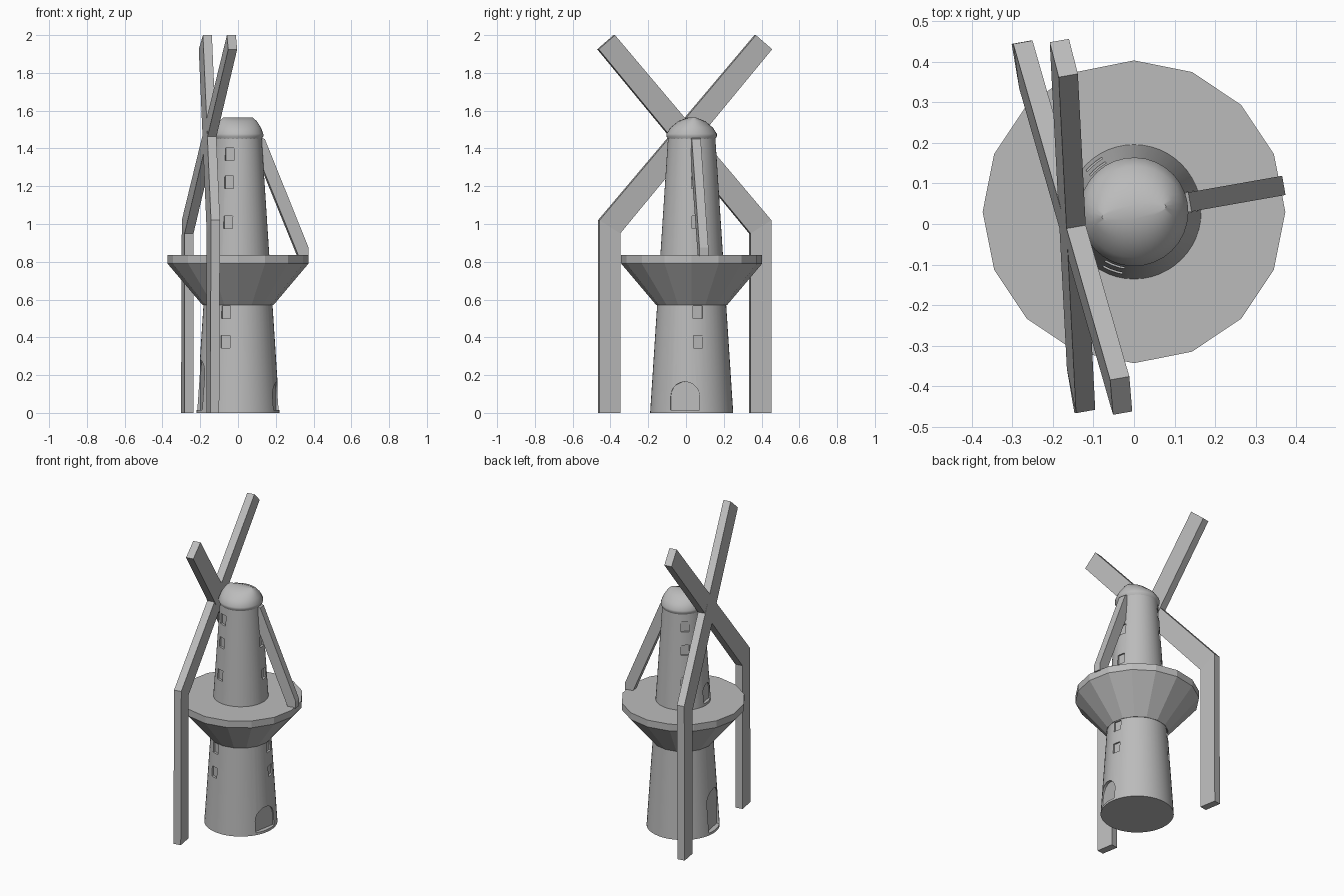
import bpy, bmesh, math
from mathutils import Matrix, Vector

cube = bpy.data.objects.get("Cube")
if cube:
    bpy.data.objects.remove(cube, do_unlink=True)

AXIS_Y = 0.03                 # tower axis sits slightly behind the origin
YAW = math.radians(10)        # heading of the cap, sails and tail

grey = bpy.data.materials.new("plain grey")
grey.use_nodes = True
tone = (0.5, 0.5, 0.5, 1)
grey.diffuse_color = tone
grey.node_tree.nodes["Principled BSDF"].inputs["Base Color"].default_value = tone


def finish(name, bm, smooth=False):
    bmesh.ops.recalc_face_normals(bm, faces=bm.faces)
    mesh = bpy.data.meshes.new(name)
    bm.to_mesh(mesh)
    bm.free()
    mesh.materials.append(grey)
    ob = bpy.data.objects.new(name, mesh)
    bpy.context.collection.objects.link(ob)
    if smooth:
        shade(ob)
    return ob


def shade(ob):
    bpy.ops.object.select_all(action='DESELECT')
    ob.select_set(True)
    bpy.context.view_layer.objects.active = ob
    bpy.ops.object.shade_smooth_by_angle(angle=math.radians(35))


def loft(name, rings, sides, turn=0.0, smooth=False):
    """Stack of elliptical rings (half length, half width, z), closed at both ends."""
    bm = bmesh.new()
    spin = Matrix.Rotation(turn, 3, 'Z')
    rows = []
    for a, b, z in rings:
        row = []
        for i in range(sides):
            t = math.tau * i / sides
            p = spin @ Vector((a * math.cos(t), b * math.sin(t), z))
            row.append(bm.verts.new(p + Vector((0, AXIS_Y, 0))))
        rows.append(row)
    for low, high in zip(rows, rows[1:]):
        for i in range(sides):
            j = (i + 1) % sides
            bm.faces.new((low[i], low[j], high[j], high[i]))
    bm.faces.new(rows[0])
    bm.faces.new(rows[-1])
    return finish(name, bm, smooth)


def prism(bm, points, offset):
    """Solid slab between an outline and its shifted copy."""
    near = [bm.verts.new(p - offset) for p in points]
    far = [bm.verts.new(p + offset) for p in points]
    bm.faces.new(near)
    bm.faces.new(far)
    for i in range(len(near)):
        j = (i + 1) % len(near)
        bm.faces.new((near[i], near[j], far[j], far[i]))


def tower_radius(z):
    return 0.22 - 0.095 * z / 1.46


# Tower body
tower = loft("tower", [(tower_radius(z), tower_radius(z), z) for z in (0, 1.46)], 48)

# Recessed windows and arched doors
cutter_bm = bmesh.new()


def recess(angle, width, bottom, top, depth, arched=False):
    out = Vector((math.cos(angle), math.sin(angle), 0))
    side = Vector((-out.y, out.x, 0))
    half = width / 2
    outline = [(-half, bottom), (half, bottom)]
    if arched:
        spring = top - half
        outline += [(half * math.cos(math.pi * k / 10), spring + half * math.sin(math.pi * k / 10))
                    for k in range(11)]
    else:
        outline += [(half, top), (-half, top)]
    back = tower_radius((bottom + top) / 2) - depth
    middle = out * (back + 0.05) + Vector((0, AXIS_Y, 0))
    prism(cutter_bm, [middle + side * s + Vector((0, 0, z)) for s, z in outline], out * 0.05)


for k in range(3):
    for z in (0.377, 0.532, 1.01, 1.22, 1.37):
        recess(YAW + k * math.tau / 3, 0.05, z - 0.033, z + 0.033, 0.012)
recess(-YAW, 0.155, 0.015, 0.165, 0.023, True)
recess(math.pi + YAW, 0.15, 0.015, 0.28, 0.023, True)
recess(math.pi + YAW, 0.09, 0.85, 0.97, 0.015, True)

cutter = finish("opening_cutter", cutter_bm)
cutter.hide_render = True
cut = tower.modifiers.new("openings", 'BOOLEAN')
cut.operation = 'DIFFERENCE'
cut.solver = 'EXACT'
cut.object = cutter
bpy.context.view_layer.objects.active = tower
bpy.ops.object.modifier_apply(modifier=cut.name)
bpy.data.objects.remove(cutter, do_unlink=True)
shade(tower)

# Flared gallery with a flat deck
loft("gallery", [(r, r, z) for r, z in ((0.187, 0.57), (0.373, 0.79), (0.373, 0.835))], 16)

# Rounded cap with a short ridge
loft("cap", [(0.122, 0.122, 1.445), (0.134, 0.134, 1.465), (0.134, 0.134, 1.477),
             (0.122, 0.112, 1.51), (0.1, 0.07, 1.545), (0.08, 0.02, 1.563)], 32, YAW, True)


# Sails: two crossed beams on a tilted plane, each with a straight drop to the ground
def on_sail_plane(y, z):
    return Vector((-0.15 - 0.17 * (y + 0.01) + 0.1 * (max(z, 0.98) - 1.48), y, z))


half_thick = Vector((math.cos(YAW), math.sin(YAW), 0)) * 0.024
for name, s in (("front", 1), ("back", -1)):
    shift = -0.007
    beam = [(-0.455, 1.02), (0.373, 2.0), (0.459, 1.925), (-0.345, 0.95)]
    drop = [(-0.455, 1.02), (-0.345, 0.95), (-0.345, 0), (-0.455, 0)]
    for part, outline in (("sail", beam), ("drop_post", drop)):
        bm = bmesh.new()
        prism(bm, [on_sail_plane(s * y + shift, z) for y, z in outline], half_thick)
        finish(name + "_" + part, bm)

# Tail brace from the cap down to the deck
heading = Vector((math.cos(YAW), math.sin(YAW), 0))
across = Vector((-heading.y, heading.x, 0))
brace = [(0.115, 1.46), (0.14, 1.45), (0.375, 0.875), (0.375, 0.83), (0.322, 0.83), (0.115, 1.33)]
bm = bmesh.new()
prism(bm, [heading * r + Vector((0, AXIS_Y, z)) for r, z in brace], across * 0.024)
finish("tail_brace", bm)
